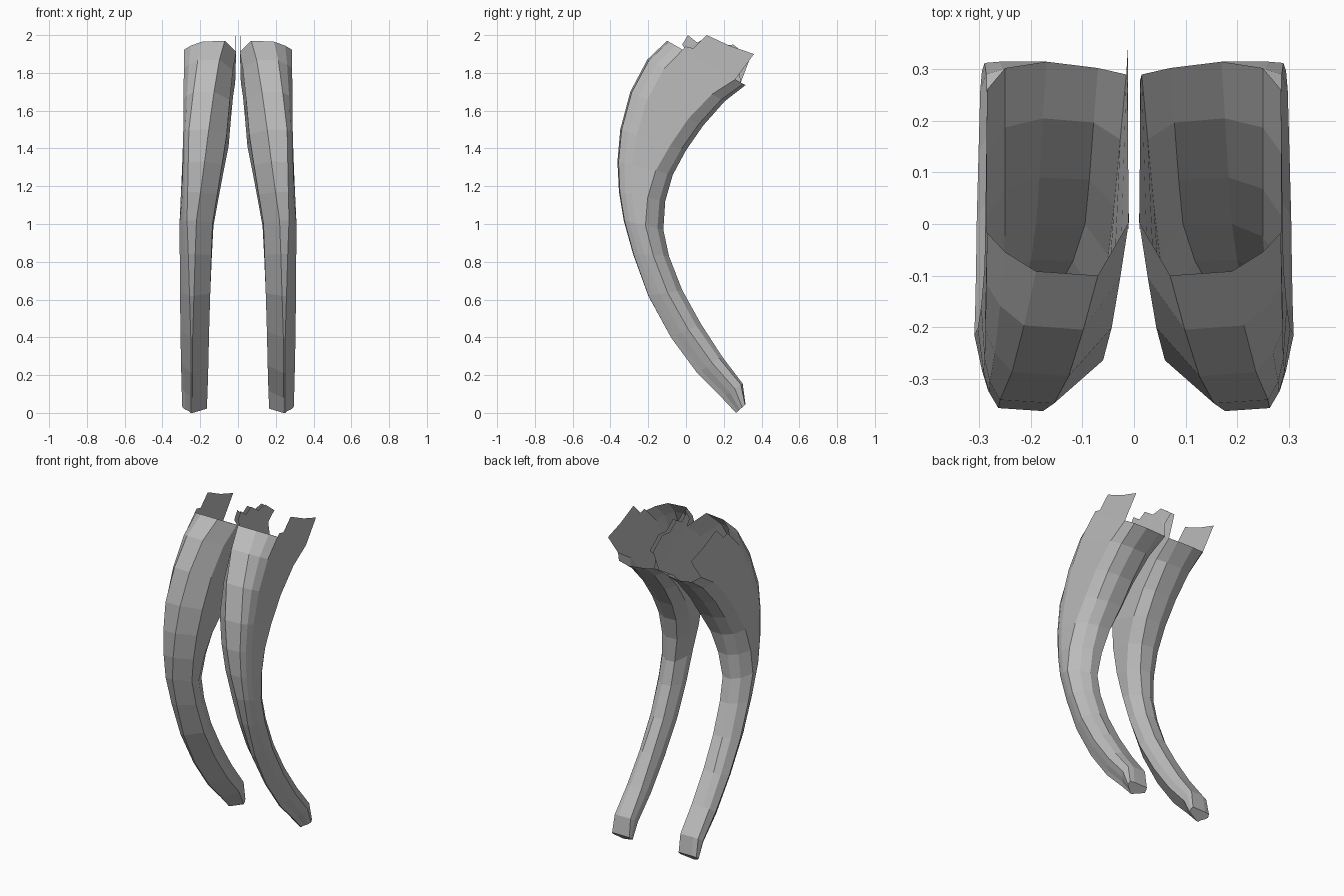
import bpy
import bmesh

if "Cube" in bpy.data.objects:
    bpy.data.objects.remove(bpy.data.objects["Cube"], do_unlink=True)

grey = bpy.data.materials.new("plain grey")
grey.use_nodes = True
colour = (0.5, 0.5, 0.5, 1.0)
grey.diffuse_color = colour
grey.node_tree.nodes["Principled BSDF"].inputs["Base Color"].default_value = colour

# Outer (front) and inner (back) curves as y, z pairs from rim to tip, in hundredths
front_curve = [(-10, 197), (-20.5, 187), (-29.5, 170), (-34.8, 150), (-36.3, 133), (-35.5, 117),
               (-33, 102), (-28, 84), (-20, 62), (-8, 40), (6, 21), (19, 8), (26.5, 0)]
back_curve = [(31.5, 173.5), (20.5, 165), (9, 152), (0, 139), (-7, 126), (-11, 112),
              (-12, 97), (-9, 83), (-2, 65), (8, 47), (19, 30), (30, 15.5), (31.5, 4.5)]
LAST = len(front_curve) - 1

# Corners of the cross-section: side positions (x, hundredths) and depth from
# front (0) to back (1), each given at five even steps from rim to tip
corners = [
    ((7, 15.5, 22, 24, 24), (0, 0, 0, 0, 0)),
    ((19, 26, 27, 25, 25), (0.02, 0.02, 0.02, 0, 0)),
    ((25, 28, 28.5, 26.5, 26), (0.11, 0.12, 0.14, 0.15, 0.2)),
    ((28.5, 29, 29.7, 28.5, 28), (0.2, 0.25, 0.3, 0.35, 0.4)),
    ((28.5, 29, 31, 30.5, 29.5), (0.87, 0.76, 0.55, 0.58, 0.65)),
    ((25, 25, 27, 28, 29), (0.97, 0.93, 0.85, 0.85, 0.95)),
    ((17, 19, 22, 24.5, 26), (1, 1, 1, 1, 1)),
    ((7, 9.5, 16.5, 17.5, 17), (0.97, 1, 0.98, 1, 1)),
    ((1.5, 5, 13, 15.5, 16.5), (0.94, 0.82, 0.62, 0.7, 0.8)),
    ((1, 6, 13.5, 15.3, 16.5), (0.25, 0.24, 0.33, 0.45, 0.5)),
]
N = len(corners)


def sample(values, t):
    """Linear value at t (0 to 1) along evenly spaced values."""
    pos = t * (len(values) - 1)
    i = min(int(pos), len(values) - 2)
    return values[i] + (values[i + 1] - values[i]) * (pos - i)


def build_limb(name, side):
    bm = bmesh.new()

    def vert(x, y, z):
        return bm.verts.new((side * x / 100, y / 100, z / 100))

    # Faceted shaft swept between the two curves
    rings = []
    for k, (f, b) in enumerate(zip(front_curve, back_curve)):
        ring = []
        t = k / LAST
        for xs, depths in corners:
            u = sample(depths, t)
            ring.append(vert(sample(xs, t), f[0] + (b[0] - f[0]) * u, f[1] + (b[1] - f[1]) * u))
        rings.append(ring)
    for a, b in zip(rings, rings[1:]):
        for i in range(N):
            j = (i + 1) % N
            bm.faces.new((a[i], a[j], b[j], b[i]))

    # Closed tip, open rim
    bm.faces.new(rings[-1])

    # Ragged side walls rising past the rim
    def ragged(edge, x, outline):
        bm.faces.new(edge + [vert(x, y, z) for y, z in outline])

    top = rings[0]
    ragged([top[4], top[3]], 28.5,
           [(0, 194), (4, 193), (11, 200), (24, 194), (36, 190), (28, 185)])
    ragged([top[8], top[9]], 1.2,
           [(-2, 195), (1, 200), (6, 196), (11, 199), (18, 194), (25, 195),
            (34, 188), (28, 183)])

    bmesh.ops.triangulate(bm, faces=[f for f in bm.faces if len(f.verts) > 4])
    bmesh.ops.recalc_face_normals(bm, faces=bm.faces)
    mesh = bpy.data.meshes.new(name)
    bm.to_mesh(mesh)
    bm.free()
    mesh.materials.append(grey)
    limb = bpy.data.objects.new(name, mesh)
    bpy.context.collection.objects.link(limb)


for name, side in (("left_curved_limb", 1), ("right_curved_limb", -1)):
    build_limb(name, side)
